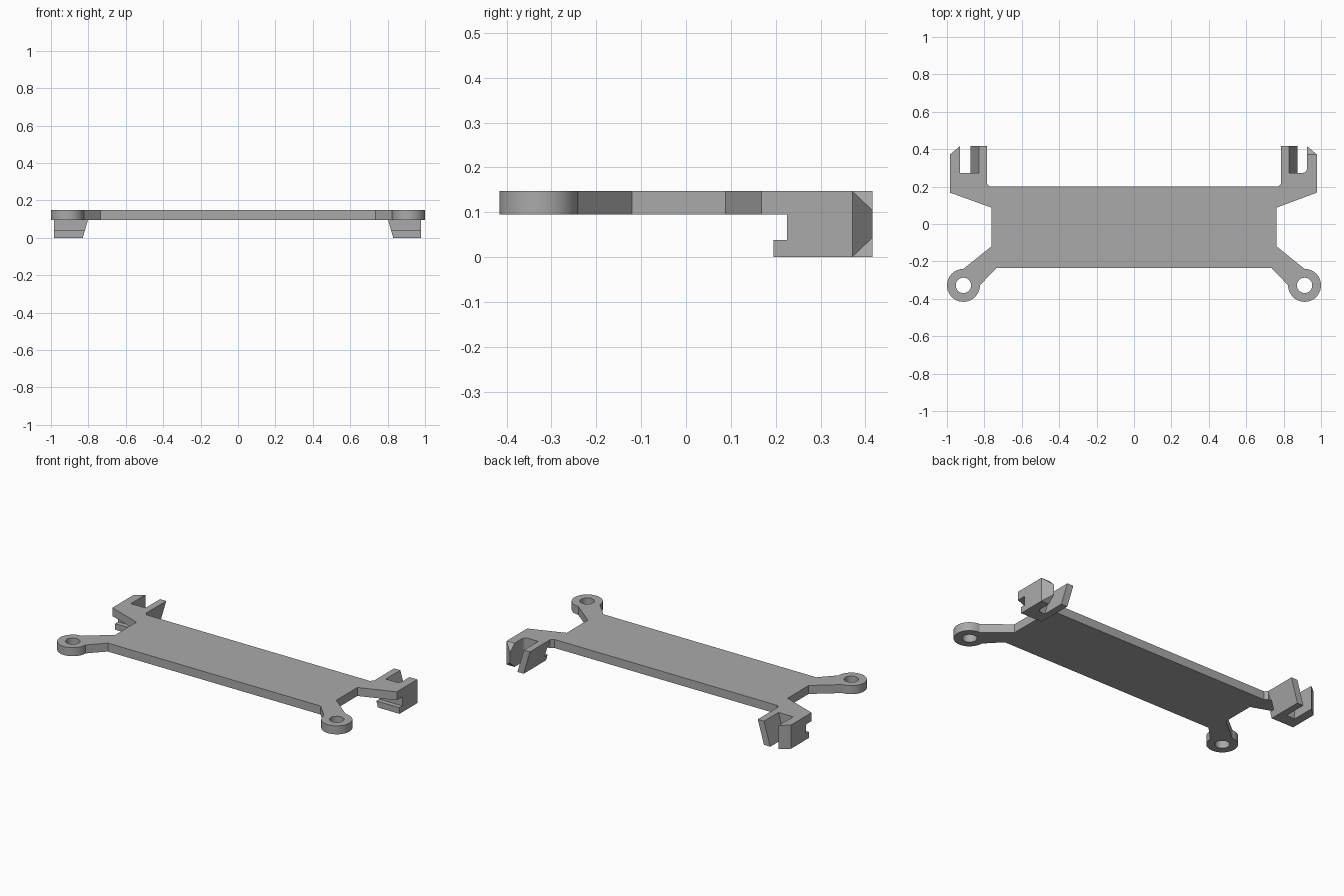
import bpy, bmesh
from math import cos, sin, pi, radians

cube = bpy.data.objects.get("Cube")
if cube:
    bpy.data.objects.remove(cube)

TOP, UNDER = 0.148, 0.095        # plate top and underside
EAR_X, EAR_Y, EAR_R = 0.912, -0.328, 0.088

grey = bpy.data.materials.new("plain grey")
grey.use_nodes = True
grey.diffuse_color = (0.4, 0.4, 0.4, 1)
grey.node_tree.nodes["Principled BSDF"].inputs["Base Color"].default_value = (0.4, 0.4, 0.4, 1)


def loft(name, ring_a, ring_b):
    """Solid between two matching rings of points."""
    bm = bmesh.new()
    a = [bm.verts.new(p) for p in ring_a]
    b = [bm.verts.new(p) for p in ring_b]
    bm.faces.new(a)
    bm.faces.new(b)
    for i in range(len(a)):
        j = (i + 1) % len(a)
        bm.faces.new((a[i], a[j], b[j], b[i]))
    bmesh.ops.recalc_face_normals(bm, faces=bm.faces[:])
    mesh = bpy.data.meshes.new(name)
    bm.to_mesh(mesh)
    bm.free()
    mesh.materials.append(grey)
    obj = bpy.data.objects.new(name, mesh)
    bpy.context.collection.objects.link(obj)
    return obj


def upright(name, outline, z0, z1):
    return loft(name, [(x, y, z0) for x, y in outline], [(x, y, z1) for x, y in outline])


def combine(target, tool, operation):
    """Apply a boolean and discard the helper."""
    mod = target.modifiers.new(operation, 'BOOLEAN')
    mod.operation, mod.object, mod.solver = operation, tool, 'EXACT'
    graph = bpy.context.evaluated_depsgraph_get()
    mesh = bpy.data.meshes.new_from_object(target.evaluated_get(graph))
    target.modifiers.clear()
    target.data = mesh
    bpy.data.objects.remove(tool)


def arc(cx, cy, r, start, end, n):
    angles = [radians(start + (end - start) * i / n) for i in range(n + 1)]
    return [(cx + r * cos(t), cy + r * sin(t)) for t in angles]


# Plate with diagonal arms and round ears
def half_outline(outer):
    return ([(0.77, 0.2), (0.787, 0.217), (outer, 0.217), (outer, 0.168),
             (0.763, 0.088), (0.763, -0.12)]
            + arc(EAR_X, EAR_Y, EAR_R, 90, -180, 36) + [(0.735, -0.235)])


OUTER = {1: 0.979, -1: 0.985}
left = half_outline(OUTER[1])
right = [(-x, y) for x, y in reversed(half_outline(OUTER[-1]))]
bracket = upright("bracket_plate", left + right, UNDER, TOP)

for side in (1, -1):
    hole = upright("hole_cutter", arc(side * EAR_X, EAR_Y, 0.041, 0, 350, 35), 0, 0.3)
    combine(bracket, hole, 'DIFFERENCE')

# Hooked clips at the rear corners
for side in (1, -1):
    outer = OUTER[side]
    slot_x = outer - 0.054
    profile = [(0.195, 0), (0.416, 0), (0.416, TOP), (0.2, TOP), (0.2, UNDER),
               (0.225, UNDER), (0.225, 0.038), (0.195, 0.038)]
    clip = loft("clip", [(side * outer, y, z) for y, z in profile],
                [(side * (0.83 - 0.043 * z / TOP), y, z) for y, z in profile])

    # Slot with a slanted inner wall
    corner = arc(slot_x - 0.025, 0.298, 0.025, -90, 0, 6) if side > 0 else [(slot_x, 0.273)]

    def slot_ring(z):
        inner = 0.873 - 0.043 * z / TOP
        return [(side * x, y, z) for x, y in
                [(inner, 0.5), (inner, 0.273)] + corner + [(slot_x, 0.5)]]

    combine(clip, loft("slot_cutter", slot_ring(-0.02), slot_ring(0.17)), 'DIFFERENCE')

    # Bevelled outer prong tip
    tip = [(side * x, y) for x, y in
           ((outer + 0.012, 0.36), (slot_x - 0.001, 0.4168), (slot_x, 0.5), (outer + 0.1, 0.5))]
    tip[0] = (side * (outer + 0.0118), 0.361)
    combine(clip, upright("tip_cutter", tip, -0.1, 0.3), 'DIFFERENCE')
    if side > 0:
        for z, up in ((TOP, 1), (0, -1)):
            wedge = [(0.36, z + up * 0.01), (0.426, z - up * 0.053), (0.426, z + up * 0.01)]
            combine(clip, loft("wedge_cutter", [(slot_x - 0.02, y, h) for y, h in wedge],
                               [(outer + 0.1, y, h) for y, h in wedge]), 'DIFFERENCE')
    combine(bracket, clip, 'UNION')

# Smooth round ears, crisp edges elsewhere
bpy.ops.object.select_all(action='DESELECT')
bracket.select_set(True)
bpy.context.view_layer.objects.active = bracket
bpy.ops.object.shade_smooth_by_angle(angle=radians(25))
